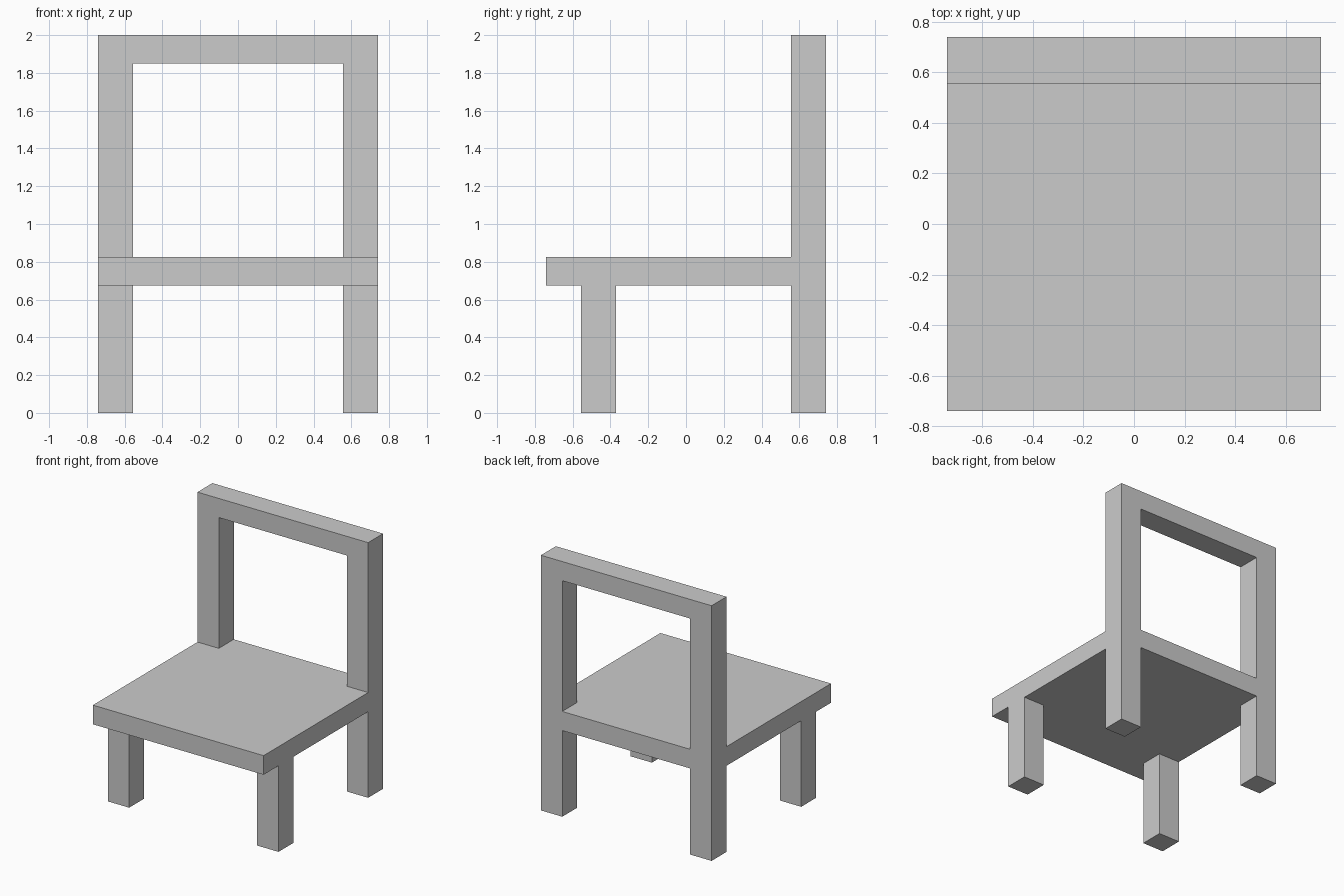
import bpy
import bmesh

if "Cube" in bpy.data.objects:
    bpy.data.objects.remove(bpy.data.objects["Cube"])

HALF = 0.74                      # half width and half depth of the chair
POST = 0.185                     # leg thickness
INNER = HALF - POST
SEAT_Z0, SEAT_Z1 = 0.675, 0.825
TOP = 2.0
RAIL_Z0 = 1.85


def prism(name, outline, z0, z1):
    """Extrude an outline in the xy plane from z0 up to z1."""
    bm = bmesh.new()
    face = bm.faces.new([bm.verts.new((x, y, z0)) for x, y in outline])
    top = bmesh.ops.extrude_face_region(bm, geom=[face])
    verts = [g for g in top["geom"] if isinstance(g, bmesh.types.BMVert)]
    bmesh.ops.translate(bm, verts=verts, vec=(0, 0, z1 - z0))
    bmesh.ops.recalc_face_normals(bm, faces=bm.faces)
    mesh = bpy.data.meshes.new(name)
    bm.to_mesh(mesh)
    bm.free()
    obj = bpy.data.objects.new(name, mesh)
    bpy.context.collection.objects.link(obj)
    return obj


def rect(x0, x1, y0, y1):
    return [(x0, y0), (x1, y0), (x1, y1), (x0, y1)]


# Seat, notched at the back corners so it fits between the back posts
prism("seat", [(-HALF, -HALF), (HALF, -HALF), (HALF, INNER), (INNER, INNER),
               (INNER, HALF), (-INNER, HALF), (-INNER, INNER), (-HALF, INNER)],
      SEAT_Z0, SEAT_Z1)

# Front legs under the seat and full-height back posts, on both sides
for side, x0 in (("left", -HALF), ("right", INNER)):
    prism(f"front_leg_{side}", rect(x0, x0 + POST, -INNER, -INNER + POST), 0, SEAT_Z0)
    prism(f"back_post_{side}", rect(x0, x0 + POST, INNER, HALF), 0, TOP)

# Top rail joining the back posts
prism("top_rail", rect(-INNER, INNER, INNER, HALF), RAIL_Z0, TOP)
